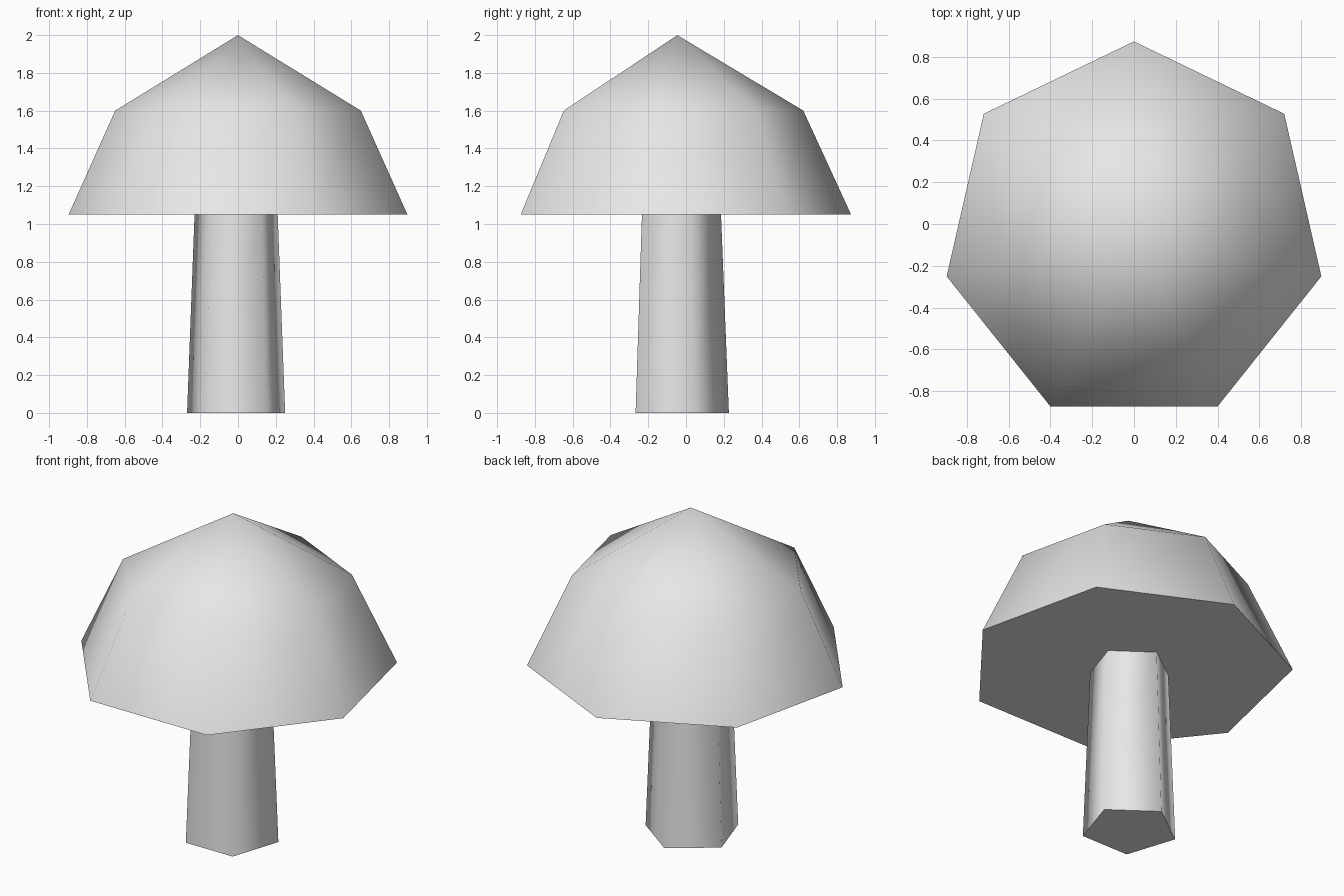
import bpy, bmesh, math

if "Cube" in bpy.data.objects:
    bpy.data.objects.remove(bpy.data.objects["Cube"])

grey = bpy.data.materials.new("light_grey")
grey.diffuse_color = (0.8, 0.8, 0.8, 1)
grey.use_nodes = True
grey.node_tree.nodes["Principled BSDF"].inputs["Base Color"].default_value = grey.diffuse_color


def lathe(name, sides, centre, rings, apex=None):
    """Stack regular polygon rings (radius, z), one corner towards +y."""
    bm = bmesh.new()
    cx, cy = centre
    loops = []
    for r, z in rings:
        angles = [math.pi / 2 + 2 * math.pi * i / sides for i in range(sides)]
        loops.append([bm.verts.new((cx + r * math.cos(a), cy + r * math.sin(a), z))
                      for a in angles])
    for low, high in zip(loops, loops[1:]):
        for i in range(sides):
            j = (i + 1) % sides
            bm.faces.new((low[i], low[j], high[j], high[i]))
    bm.faces.new(loops[0][::-1])
    if apex is None:
        bm.faces.new(loops[-1])
    else:
        tip = bm.verts.new((cx, cy, apex))
        for i in range(sides):
            bm.faces.new((loops[-1][i], loops[-1][(i + 1) % sides], tip))
    bmesh.ops.recalc_face_normals(bm, faces=bm.faces)
    mesh = bpy.data.meshes.new(name)
    bm.to_mesh(mesh)
    bm.free()
    mesh.materials.append(grey)
    obj = bpy.data.objects.new(name, mesh)
    bpy.context.collection.objects.link(obj)
    # Rounded sides, crisp rims
    bpy.ops.object.select_all(action='DESELECT')
    obj.select_set(True)
    bpy.context.view_layer.objects.active = obj
    bpy.ops.object.shade_smooth_by_angle(angle=math.radians(85))
    return obj


# Five-sided tapered stem
lathe("stem", 5, (-0.01, -0.046), [(0.273, 0.0), (0.231, 1.06)])

# Seven-sided pointed cap with a flat underside
lathe("cap", 7, (0.0, -0.046), [(0.92, 1.05), (0.667, 1.6)], apex=2.0)
